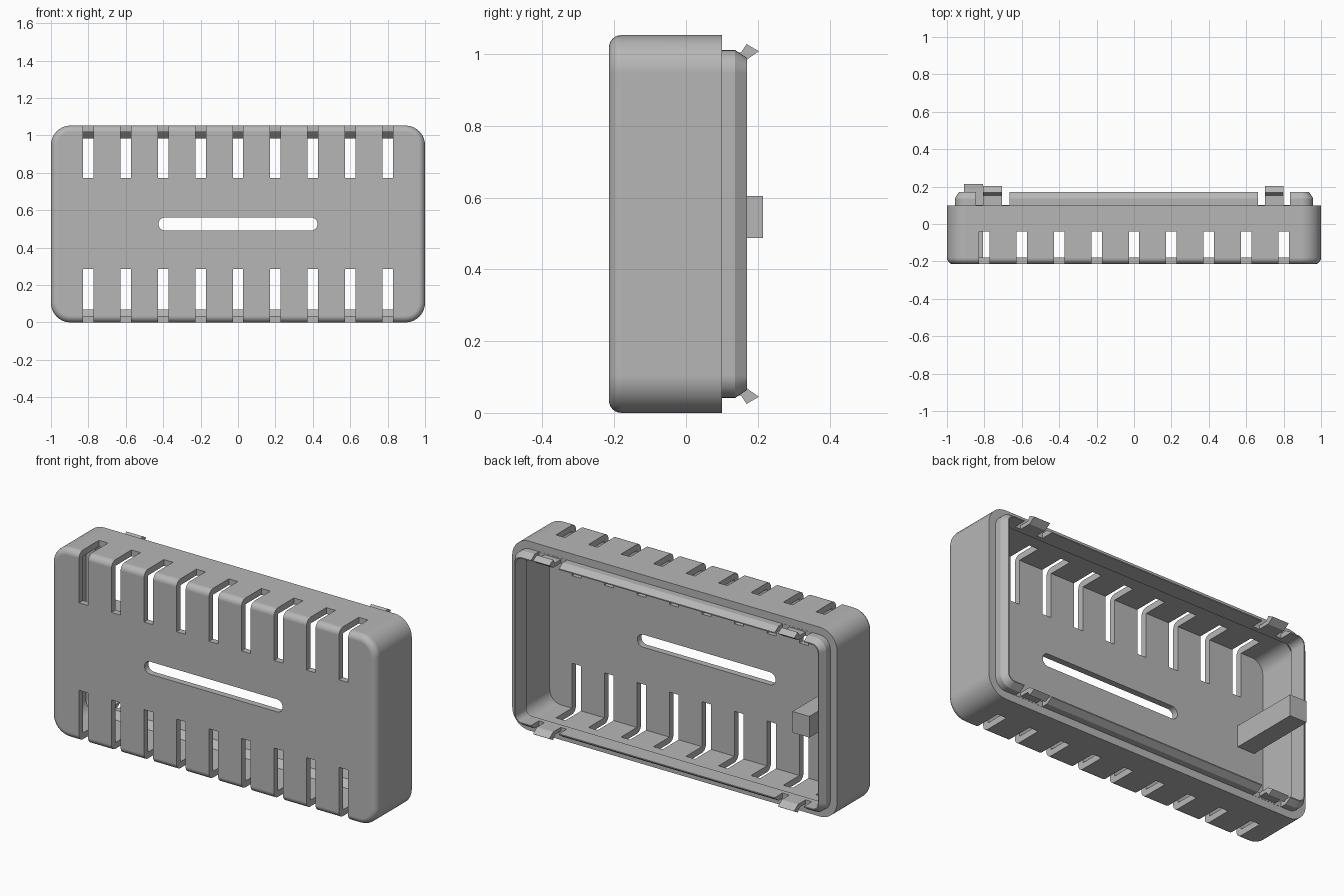
import bpy, bmesh, math

HEIGHT = 1.053
MID = HEIGHT / 2

cube = bpy.data.objects.get("Cube")
if cube:
    bpy.data.objects.remove(cube, do_unlink=True)

grey = bpy.data.materials.new("light_grey_plastic")
grey.use_nodes = True
grey.diffuse_color = (0.47, 0.47, 0.47, 1)
grey.node_tree.nodes["Principled BSDF"].inputs["Base Color"].default_value = grey.diffuse_color


def make_object(name, bm):
    bmesh.ops.recalc_face_normals(bm, faces=bm.faces)
    mesh = bpy.data.meshes.new(name)
    bm.to_mesh(mesh)
    bm.free()
    mesh.materials.append(grey)
    obj = bpy.data.objects.new(name, mesh)
    bpy.context.collection.objects.link(obj)
    return obj


def rounded_rect(half_w, half_h, radius, steps=8):
    """Outline in x and z, centred on the middle of the case."""
    points = []
    for quarter, (sx, sz) in enumerate([(1, 1), (-1, 1), (-1, -1), (1, -1)]):
        for i in range(steps + 1):
            a = math.pi / 2 * (quarter + i / steps)
            points.append((sx * (half_w - radius) + radius * math.cos(a),
                           MID + sz * (half_h - radius) + radius * math.sin(a)))
    return points


def loft(bm, outlines):
    """Closed solid through (outline, y) sections."""
    rings = [[bm.verts.new((x, y, z)) for x, z in pts] for pts, y in outlines]
    n = len(rings[0])
    for a, b in zip(rings, rings[1:]):
        for i in range(n):
            j = (i + 1) % n
            bm.faces.new((a[i], a[j], b[j], b[i]))
    bm.faces.new(rings[0])
    bm.faces.new(rings[-1])


def add_box(bm, x0, x1, y0, y1, z0, z1):
    verts = bmesh.ops.create_cube(bm, size=1)["verts"]
    for v in verts:
        v.co.x = x1 if v.co.x > 0 else x0
        v.co.y = y1 if v.co.y > 0 else y0
        v.co.z = z1 if v.co.z > 0 else z0


# Case shell: rounded front, stepped rim, chamfered lip, hollow inside
FILLET = 0.035
sections = []
for i in range(7):
    a = math.pi / 2 * i / 6
    sections.append((FILLET * (1 - math.sin(a)), -0.18 - FILLET * math.cos(a)))
sections += [(0, 0.1), (0.042, 0.1), (0.042, 0.137), (0.064, 0.17),
             (0.07, 0.17), (0.07, 0.075), (0.035, 0.04), (0.035, -0.18)]
bm = bmesh.new()
loft(bm, [(rounded_rect(1 - inset, MID - inset, 0.105 - inset), y)
          for inset, y in sections])
shell = make_object("case_shell", bm)

# Cutters: vent slots, centre slot, lip gaps beside the clips
bm = bmesh.new()
for i in range(9):
    x = -0.8 + 0.2 * i
    for z0, z1 in ((-0.1, 0.285), (0.772, 1.2)):
        add_box(bm, x - 0.028, x + 0.028, -0.4, -0.04, z0, z1)
for x0, x1 in ((-0.845, -0.665), (0.663, 0.835)):
    for z0, z1 in ((-0.05, 0.15), (0.9, 1.1)):
        add_box(bm, x0, x1, 0.101, 0.3, z0, z1)
slot = [(x, z) for x, z in rounded_rect(0.425, 0.035, 0.0345)]
loft(bm, [(slot, -0.4), (slot, -0.1)])
cutter = make_object("opening_cutter", bm)
cutter.hide_render = True

mod = shell.modifiers.new("openings", 'BOOLEAN')
mod.operation = 'DIFFERENCE'
mod.solver = 'EXACT'
mod.object = cutter
depsgraph = bpy.context.evaluated_depsgraph_get()
cut_mesh = bpy.data.meshes.new_from_object(shell.evaluated_get(depsgraph))
shell.modifiers.clear()
shell.data = cut_mesh
bpy.data.objects.remove(cutter, do_unlink=True)

bpy.ops.object.select_all(action='DESELECT')
shell.select_set(True)
bpy.context.view_layer.objects.active = shell
bpy.ops.object.shade_smooth_by_angle(angle=math.radians(25))
weighted = shell.modifiers.new("flat_panels", 'WEIGHTED_NORMAL')
weighted.keep_sharp = True

# Snap clips: barbed profile in y and z, extruded along x
barb = [(0.09, 0.983), (0.167, 0.983), (0.203, 1.008),
        (0.169, 1.028), (0.153, 1.004), (0.09, 1.004)]
for side, x0, x1 in (("right", -0.807, -0.707), ("left", 0.7, 0.8)):
    for level in ("top", "bottom"):
        bm = bmesh.new()
        ends = [[bm.verts.new((x, y, z if level == "top" else HEIGHT - z))
                 for y, z in barb] for x in (x0, x1)]
        for end in ends:
            bm.faces.new(end)
        for i in range(len(barb)):
            j = (i + 1) % len(barb)
            bm.faces.new((ends[0][i], ends[0][j], ends[1][j], ends[1][i]))
        make_object(f"{level}_{side}_clip", bm)

# Inner post standing on the front panel
bm = bmesh.new()
add_box(bm, -0.91, -0.806, -0.19, 0.215, 0.487, 0.605)
make_object("inner_post", bm)
